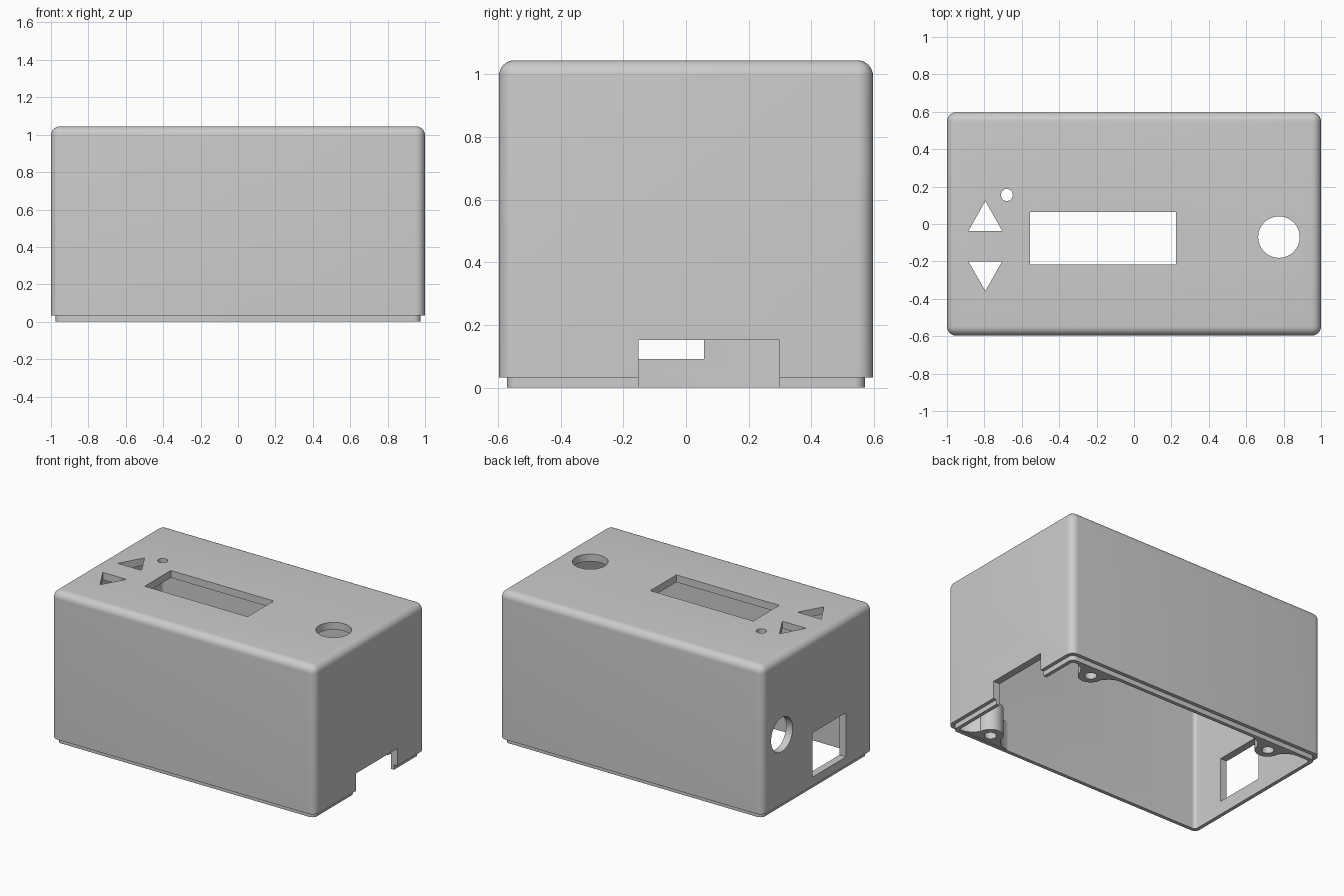
import bpy, bmesh, math

if "Cube" in bpy.data.objects:
    bpy.data.objects.remove(bpy.data.objects["Cube"], do_unlink=True)

HX, HY, TOP = 1.0, 0.597, 1.045     # outer half sizes and height
WALL, LIP, LIP_H, ROUND = 0.05, 0.025, 0.033, 0.05

plastic = bpy.data.materials.new("grey_plastic")
plastic.use_nodes = True
colour = (0.6, 0.6, 0.6, 1)
plastic.diffuse_color = colour
plastic.node_tree.nodes["Principled BSDF"].inputs["Base Color"].default_value = colour


def finish(name, bm):
    bmesh.ops.recalc_face_normals(bm, faces=bm.faces)
    mesh = bpy.data.meshes.new(name)
    bm.to_mesh(mesh)
    bm.free()
    mesh.materials.append(plastic)
    obj = bpy.data.objects.new(name, mesh)
    bpy.context.collection.objects.link(obj)
    return obj


def box(name, x0, x1, y0, y1, z0, z1, radius=0, round_top=False):
    """Box with optionally rounded upright edges and top edges."""
    bm = bmesh.new()
    bmesh.ops.create_cube(bm, size=1)
    for v in bm.verts:
        v.co.x = x1 if v.co.x > 0 else x0
        v.co.y = y1 if v.co.y > 0 else y0
        v.co.z = z1 if v.co.z > 0 else z0
    if radius:
        def chosen(e):
            a, b = (v.co.z for v in e.verts)
            return abs(a - b) > 1e-4 or (round_top and min(a, b) > z1 - 1e-4)
        bmesh.ops.bevel(bm, geom=[e for e in bm.edges if chosen(e)], offset=radius,
                        segments=8, profile=0.5, affect='EDGES')
    return finish(name, bm)


def prism(name, points, z0, z1):
    bm = bmesh.new()
    face = bm.faces.new([bm.verts.new((x, y, z0)) for x, y in points])
    out = bmesh.ops.extrude_face_region(bm, geom=[face])["geom"]
    for v in out:
        if isinstance(v, bmesh.types.BMVert):
            v.co.z = z1
    return finish(name, bm)


def circle(cx, cy, r, n=48):
    return [(cx + r * math.cos(math.tau * i / n), cy + r * math.sin(math.tau * i / n))
            for i in range(n)]


def combine(target, tool, operation):
    mod = target.modifiers.new(tool.name, 'BOOLEAN')
    mod.operation, mod.solver, mod.object = operation, 'EXACT', tool
    bpy.context.view_layer.objects.active = target
    bpy.ops.object.modifier_apply(modifier=mod.name)
    bpy.data.objects.remove(tool, do_unlink=True)


# Hollow shell with a stepped rim at the open bottom
case = box("enclosure", -HX, HX, -HY, HY, LIP_H, TOP, ROUND, True)
lx, ly = HX - LIP, HY - LIP
combine(case, box("rim", -lx, lx, -ly, ly, 0, 0.08, 0.035), 'UNION')
ix, iy = HX - WALL, HY - WALL
combine(case, box("cavity", -ix, ix, -iy, iy, -0.1, TOP - WALL, 0.025), 'DIFFERENCE')

# Top panel openings: display, knob, indicator and two arrow buttons
z0, z1 = TOP - 0.15, TOP + 0.1
cutters = [
    box("display_cut", -0.555, 0.225, -0.217, 0.065, z0, z1),
    prism("knob_cut", circle(0.775, -0.07, 0.111), z0, z1),
    prism("indicator_cut", circle(-0.68, 0.155, 0.032, 24), z0, z1),
    prism("up_cut", [(-0.885, -0.037), (-0.705, -0.037), (-0.795, 0.123)], z0, z1),
    prism("down_cut", [(-0.885, -0.2), (-0.705, -0.2), (-0.795, -0.358)], z0, z1),
    # Side openings: notch in one end, socket and round hole in the other
    box("notch_cut", 0.85, 1.1, -0.152, 0.298, -0.1, 0.152),
    box("socket_cut", -1.1, -0.85, -0.305, 0.058, 0.092, 0.395),
]
cable = prism("cable_cut", circle(0, 0, 0.117), -0.12, 0.12)
cable.rotation_euler.y = math.pi / 2
cable.location = (-1, 0.39, 0.51)
bpy.context.view_layer.update()
for cutter in cutters + [cable]:
    combine(case, cutter, 'DIFFERENCE')


# Screw bosses flared into the long walls
def boss_profile(cx, side):
    r, wall, cy = 0.08, iy + 0.012, 0.48
    half = [(0.19, wall), (0.19, iy - 0.003), (0.15, iy - 0.01), (0.115, iy - 0.03)]
    arc = [(r * math.cos(a), cy - r * math.sin(a))
           for a in (math.pi * i / 16 for i in range(17))]
    pts = half + arc + [(-x, y) for x, y in reversed(half)]
    return [(cx + x, side * y) for x, y in pts]


for i, (cx, side) in enumerate([(0.75, 1), (0.75, -1), (-0.67, 1)]):
    combine(case, prism(f"boss_{i}", boss_profile(cx, side), 0.004, 0.2), 'UNION')
    hole = prism(f"screw_hole_{i}", circle(cx, side * 0.48, 0.038, 24), -0.1, 0.17)
    combine(case, hole, 'DIFFERENCE')

bpy.ops.object.select_all(action='DESELECT')
case.select_set(True)
bpy.context.view_layer.objects.active = case
bpy.ops.object.shade_smooth_by_angle(angle=math.radians(30))
